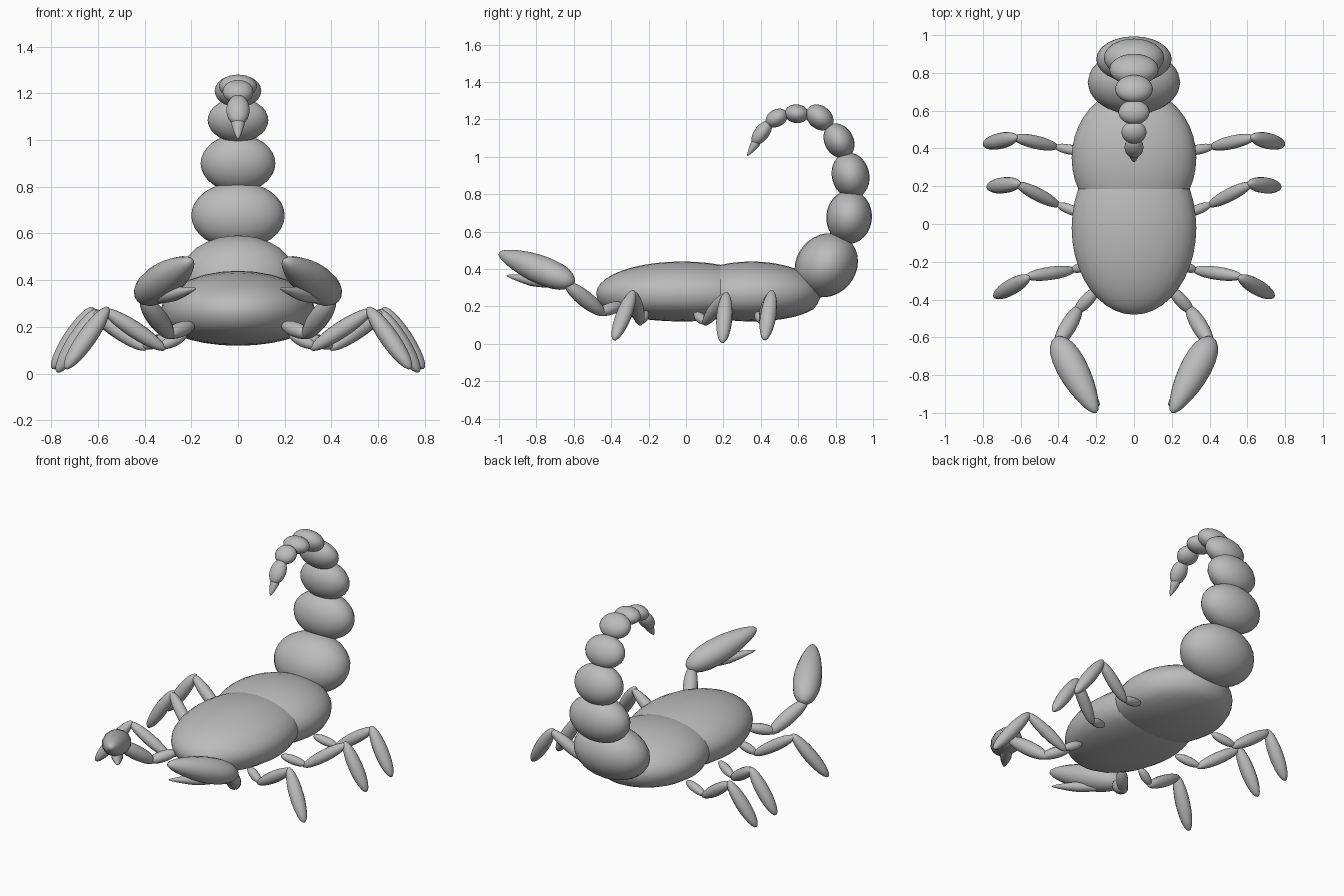
import bpy, bmesh
from mathutils import Vector, Matrix

cube = bpy.data.objects.get("Cube")
if cube:
    bpy.data.objects.remove(cube)

shell = bpy.data.materials.new("shell_grey")
shell.use_nodes = True
GREY = (0.5, 0.5, 0.5, 1)
shell.diffuse_color = GREY
shell.node_tree.nodes["Principled BSDF"].inputs["Base Color"].default_value = GREY


def blob(name, start, end, wide, deep, shape=None, u=20, v=14):
    """Ellipsoid whose poles lie on start and end; shape edits unit-sphere points."""
    start, end = Vector(start), Vector(end)
    axis = end - start
    z = axis.normalized()
    x = Vector((1, 0, 0)) if abs(z.x) < 0.01 else Vector((0, 0, 1)).cross(z).normalized()
    y = z.cross(x)
    bm = bmesh.new()
    bmesh.ops.create_uvsphere(bm, u_segments=u, v_segments=v, radius=1)
    for vert in bm.verts:
        if shape:
            shape(vert.co)
        c = vert.co
        vert.co = (start + end) / 2 + x * c.x * wide + y * c.y * deep + axis * c.z / 2
    for face in bm.faces:
        face.smooth = True
    bmesh.ops.recalc_face_normals(bm, faces=bm.faces)
    mesh = bpy.data.meshes.new(name)
    bm.to_mesh(mesh)
    bm.free()
    mesh.materials.append(shell)
    obj = bpy.data.objects.new(name, mesh)
    bpy.context.collection.objects.link(obj)
    return obj


def pair(name, start, end, wide, deep, shape=None):
    """The same limb part on both sides."""
    for side, sign in (("left", 1), ("right", -1)):
        a, b = ((sign * p[0], p[1], p[2]) for p in (start, end))
        blob(f"{side}_{name}", a, b, wide, deep, shape, 14, 12)


def flat_belly(c):
    # local y points down for parts lying along +y
    if c.y < -0.45:
        c.y = -0.45 + (c.y + 0.45) * 0.62
    if c.y < 0:
        c.y *= 1.12


def teardrop(c):
    # narrows towards the end pole
    if c.z > 0:
        k = 1 - 0.5 * c.z
        c.x *= k
        c.y *= k


def palm(c):
    # fuller near the wrist, tapering to the fingertip
    k = 1.08 - 0.28 * c.z
    c.x *= k
    c.y *= k


# Body: two overlapping shells with a flattened belly
for name, y0, y1 in (("front_body", 0.44, -0.48), ("rear_body", 0.72, -0.02)):
    blob(name, (0, y0, 0.27), (0, y1, 0.27), 0.33, 0.17, flat_belly, 28, 20)

# Tail: centre y, z; half length along y, z; half width; half depth
tail = [
    (0.75, 0.42, 0.12, 0.135, 0.245, 0.16),
    (0.872, 0.677, 0.01, 0.143, 0.20, 0.122),
    (0.88, 0.90, -0.03, 0.12, 0.16, 0.10),
    (0.818, 1.085, -0.05, 0.085, 0.13, 0.077),
    (0.715, 1.21, -0.063, 0.05, 0.10, 0.062),
    (0.592, 1.23, -0.064, 0.006, 0.082, 0.05),
    (0.485, 1.207, -0.055, -0.03, 0.066, 0.046),
    (0.405, 1.128, -0.045, -0.06, 0.05, 0.04),
]
for i, (y, z, dy, dz, w, d) in enumerate(tail):
    blob(f"tail_segment_{i + 1}", (0, y - dy, z - dz), (0, y + dy, z + dz), w, d, u=24, v=16)
blob("stinger", (0, 0.41, 1.13), (0, 0.328, 1.005), 0.028, 0.024, teardrop)

# Legs: hip, ankle joint, knee, foot
legs = {
    "front": ((0.22, -0.21, 0.17), (0.33, -0.245, 0.115), (0.575, -0.28, 0.275), (0.74, -0.385, 0.02)),
    "middle": ((0.27, 0.05, 0.16), (0.41, 0.105, 0.115), (0.625, 0.215, 0.265), (0.775, 0.195, 0.005)),
    "rear": ((0.27, 0.38, 0.16), (0.42, 0.41, 0.12), (0.64, 0.46, 0.275), (0.795, 0.42, 0.02)),
}
for name, (hip, joint, knee, foot) in legs.items():
    pair(f"{name}_leg_hip", hip, joint, 0.027, 0.027)
    inner = Vector(joint) - (Vector(knee) - Vector(joint)) * 0.08
    pair(f"{name}_leg_thigh", inner, knee, 0.036, 0.036)
    top = Vector(knee) + Vector((-0.02, 0, 0.01))
    pair(f"{name}_leg_shin", top, foot, 0.043, 0.04)

# Pincers: two arm links, a palm and a lower finger
pair("arm_base", (0.19, -0.34, 0.21), (0.31, -0.47, 0.165), 0.035, 0.033)
pair("forearm", (0.285, -0.435, 0.155), (0.41, -0.645, 0.325), 0.044, 0.044)
pair("claw_palm", (0.415, -0.60, 0.325), (0.20, -1.0, 0.485), 0.075, 0.07, palm)
pair("claw_finger", (0.37, -0.70, 0.315), (0.18, -0.96, 0.365), 0.034, 0.03, teardrop)
